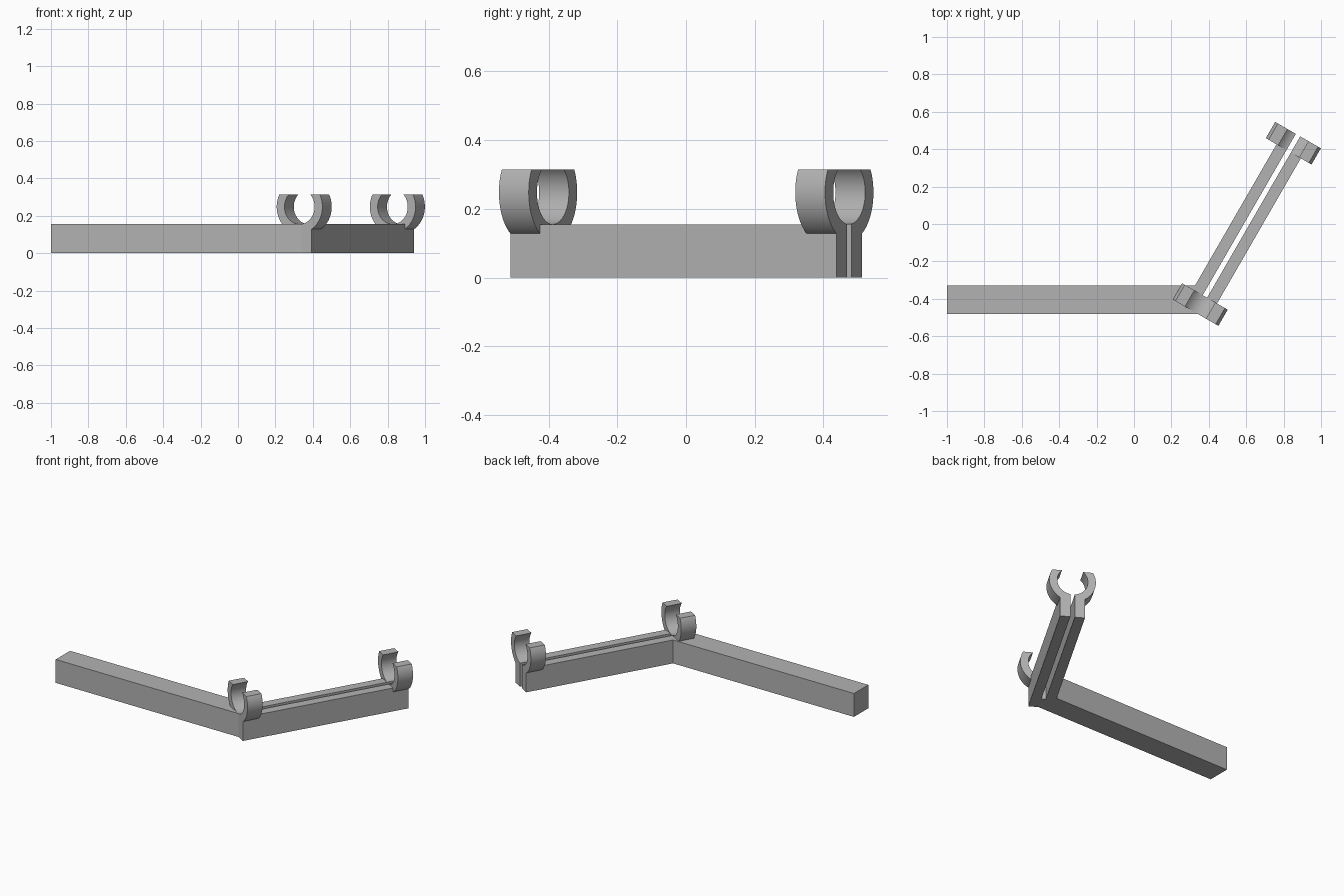
import bpy, bmesh, math
from mathutils import Vector

cube = bpy.data.objects.get("Cube")
if cube:
    bpy.data.objects.remove(cube, do_unlink=True)

# One plain grey for everything
grey = bpy.data.materials.new("plain grey")
grey.use_nodes = True
grey.diffuse_color = (0.45, 0.45, 0.45, 1)
grey.node_tree.nodes["Principled BSDF"].inputs["Base Color"].default_value = (0.45, 0.45, 0.45, 1)

# Arm frame: origin at its near end, running 60 degrees from the x axis
START = Vector((0.329, -0.474, 0))
ALONG = Vector((0.5, math.sqrt(3) / 2, 0))
ACROSS = Vector((math.sqrt(3) / 2, -0.5, 0))
LENGTH, HALF, HEIGHT = 1.096, 0.075, 0.155   # arm size
SLOT = 0.0135                                # half width of the slot
CLIP = 0.1                                   # clip length along the arm
OUTER, INNER, TOP = 0.141, 0.093, 0.315      # clip ring radii and cut height
CENTRE = HEIGHT + INNER                      # ring centre height


def arm_point(across, along, z=0.0):
    return START + ACROSS * across + ALONG * along + Vector((0, 0, z))


def extrude(name, profiles, offset):
    """Make an object from closed profiles pushed along an offset."""
    bm = bmesh.new()
    for pts in profiles:
        face = bm.faces.new([bm.verts.new(p) for p in pts])
        res = bmesh.ops.extrude_face_region(bm, geom=[face], use_keep_orig=True)
        verts = [v for v in res["geom"] if isinstance(v, bmesh.types.BMVert)]
        bmesh.ops.translate(bm, verts=verts, vec=offset)
    bmesh.ops.recalc_face_normals(bm, faces=bm.faces[:])
    mesh = bpy.data.meshes.new(name)
    bm.to_mesh(mesh)
    bm.free()
    mesh.materials.append(grey)
    ob = bpy.data.objects.new(name, mesh)
    bpy.context.collection.objects.link(ob)
    return ob


def arc(radius, a, b, steps=32):
    return [(radius * math.cos(a + (b - a) * i / steps),
             CENTRE + radius * math.sin(a + (b - a) * i / steps))
            for i in range(steps + 1)]


def clip(name, along, gap):
    """Two mirrored jaws of an open ring sitting on the arm."""
    jaw = arc(OUTER, math.asin((TOP - CENTRE) / OUTER), -math.acos(HALF / OUTER))
    jaw.append((HALF, HEIGHT))
    if gap:
        jaw.append((gap, HEIGHT))
    jaw += arc(INNER, -math.acos(gap / INNER), math.asin((TOP - CENTRE) / INNER))
    ob = extrude(name, [[arm_point(s * n, along, z) for n, z in jaw] for s in (1, -1)],
                 ALONG * CLIP)
    bpy.ops.object.select_all(action="DESELECT")
    ob.select_set(True)
    bpy.context.view_layer.objects.active = ob
    bpy.ops.object.shade_smooth_by_angle(angle=math.radians(30))


# Handle bar and slotted arm as one bent outline
near_left = arm_point(-HALF, 0)
front, back = -0.48, -0.33
join_front = arm_point(-HALF + (near_left.y - front) / 0.5, 0)
join_back = arm_point(-HALF, (back - near_left.y) / ALONG.y)
outline = [Vector((-1, front, 0)), join_front,
           arm_point(HALF, 0), arm_point(HALF, LENGTH),
           arm_point(SLOT, LENGTH), arm_point(SLOT, CLIP),
           arm_point(-SLOT, CLIP), arm_point(-SLOT, LENGTH),
           arm_point(-HALF, LENGTH), join_back, Vector((-1, back, 0))]
extrude("handle_and_slotted_arm", [outline], Vector((0, 0, HEIGHT)))

# The small near-end corner that lies outside the handle's front edge
corner = [join_front, near_left, join_back]
extrude("arm_joint", [corner], Vector((0, 0, HEIGHT))) if near_left.y < front else None

# Ring clips at both ends; the far one is split by the slot
clip("near_clip", 0.0, 0.0)
clip("far_clip", LENGTH - CLIP, SLOT)
